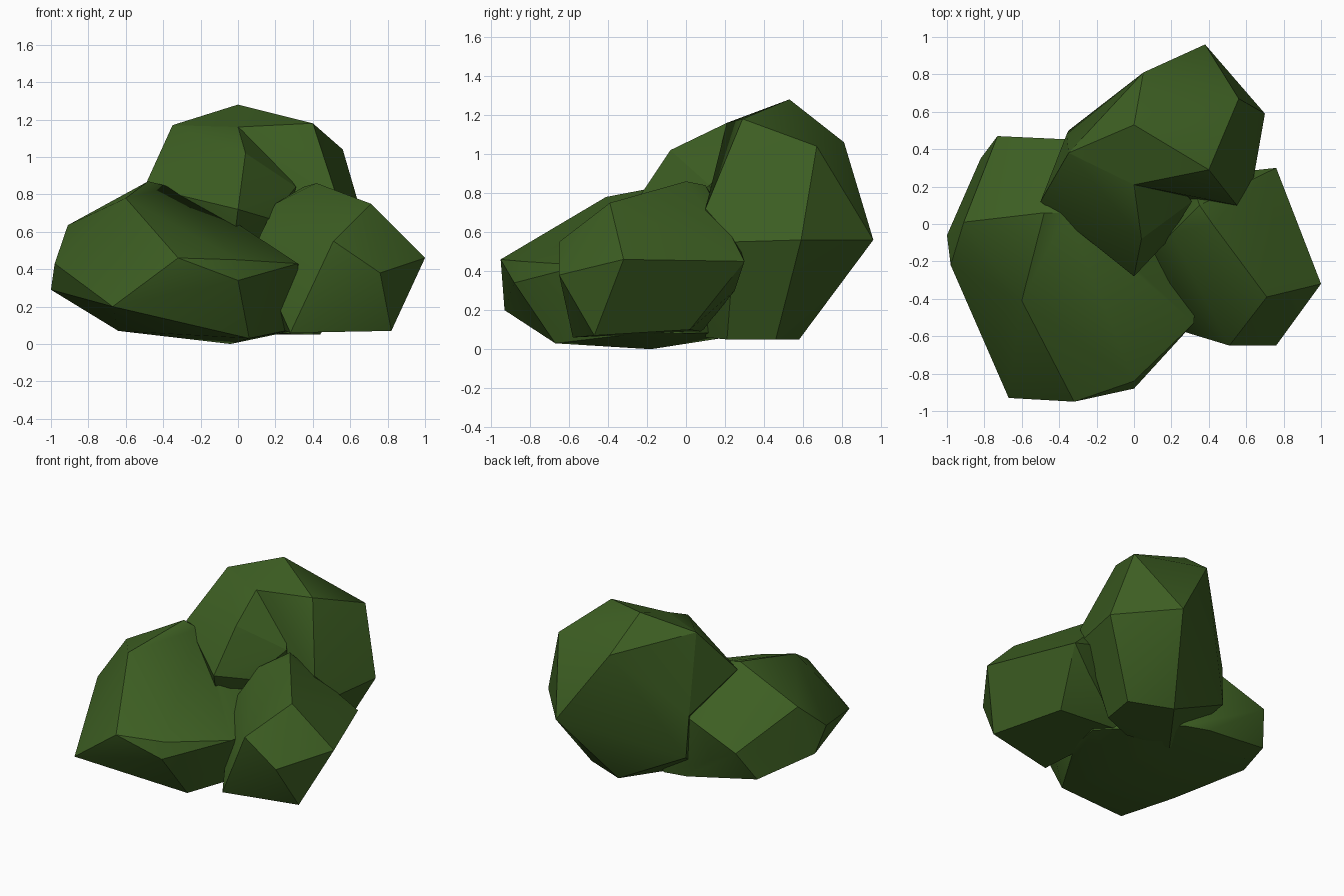
import bpy
import bmesh
import math

default_cube = bpy.data.objects.get("Cube")
if default_cube:
    bpy.data.objects.remove(default_cube, do_unlink=True)


def make_material(name, colour):
    material = bpy.data.materials.new(name)
    material.use_nodes = True
    material.diffuse_color = colour
    shader = material.node_tree.nodes["Principled BSDF"]
    shader.inputs["Base Color"].default_value = colour
    shader.inputs["Roughness"].default_value = 0.9
    return material


def make_clump(name, corners, material):
    """Stretch a faceted skin over a few corner points."""
    bm = bmesh.new()
    for corner in corners:
        bm.verts.new(corner)
    bmesh.ops.convex_hull(bm, input=bm.verts[:])
    loose = [v for v in bm.verts if not v.link_faces]
    bmesh.ops.delete(bm, geom=loose, context="VERTS")
    bmesh.ops.dissolve_limit(bm, angle_limit=math.radians(3),
                             verts=bm.verts[:], edges=bm.edges[:])
    bmesh.ops.recalc_face_normals(bm, faces=bm.faces[:])
    mesh = bpy.data.meshes.new(name)
    bm.to_mesh(mesh)
    bm.free()
    mesh.materials.append(material)
    clump = bpy.data.objects.new(name, mesh)
    bpy.context.collection.objects.link(clump)
    bpy.ops.object.select_all(action="DESELECT")
    clump.select_set(True)
    bpy.context.view_layer.objects.active = clump
    bpy.ops.object.shade_smooth_by_angle(angle=math.radians(30))
    return clump


leaf_green = make_material("leaf green", (0.046, 0.112, 0.016, 1))

# Wide, low clump at the front right of the bush
low_crown = [(-.48, .06, .87), (-.6, -.41, .78), (-.91, .01, .635),
             (-.36, .06, .84), (-.12, -.11, .72), (-.3, .45, .58),
             (.1, .3, .55)]
low_rim = [(-.32, -.95, .46), (0, -.84, .45), (.32, -.53, .43),
           (.35, -.1, .4), (0, -.88, .34), (-.67, -.93, .2),
           (-.98, -.22, .43), (-1, -.06, .29), (-.73, .47, .42)]
low_base = [(-.82, .35, .21), (-.3, .42, .12), (-.1, .4, .09),
            (-.64, -.35, .07), (.06, -.67, .03), (-.04, -.18, 0),
            (.34, -.02, .08), (.3, -.25, .08)]
make_clump("low_clump", low_crown + low_rim + low_base, leaf_green)

# Tall clump at the back
tall_crown = [(0, .53, 1.28), (.4, .29, 1.18), (0, .21, 1.16),
              (-.35, .38, 1.17), (.56, .67, 1.04), (.05, .81, 1.06)]
tall_waist = [(.38, .96, .56), (.7, .59, .56), (.55, .1, .72),
              (.64, .25, .55), (-.36, .48, .6), (-.35, .5, .3)]
tall_base = [(.44, .46, .05), (.4, .21, .05), (.14, .58, .05),
             (-.18, .15, .06), (.15, .1, .06)]
make_clump("tall_clump", tall_crown + tall_waist + tall_base, leaf_green)

# Fold of the tall clump that leans out over the front
front_fold = [(0, .53, 1.28), (0, .21, 1.16), (-.35, .38, 1.17),
              (.04, -.08, 1.02), (0, -.28, .72), (-.02, -.22, .56),
              (.17, -.1, .67), (.31, .12, .84), (-.5, .12, .84),
              (-.36, .48, .6), (.2, .3, .4), (-.1, 0, .3)]
make_clump("front_fold", front_fold, leaf_green)

# Small clump at the front left of the bush
small_crown = [(.42, 0, .86), (.35, .1, .84), (.2, -.05, .75),
               (.71, -.39, .75), (.51, -.65, .55)]
small_rim = [(1, -.32, .46), (.76, -.65, .38), (.76, .3, .45),
             (.08, -.2, .5), (.3, .25, .6), (.6, .25, .3)]
small_base = [(.82, -.47, .07), (.28, -.58, .06), (.65, .02, .1),
              (.2, .08, .09)]
make_clump("small_clump", small_crown + small_rim + small_base, leaf_green)
